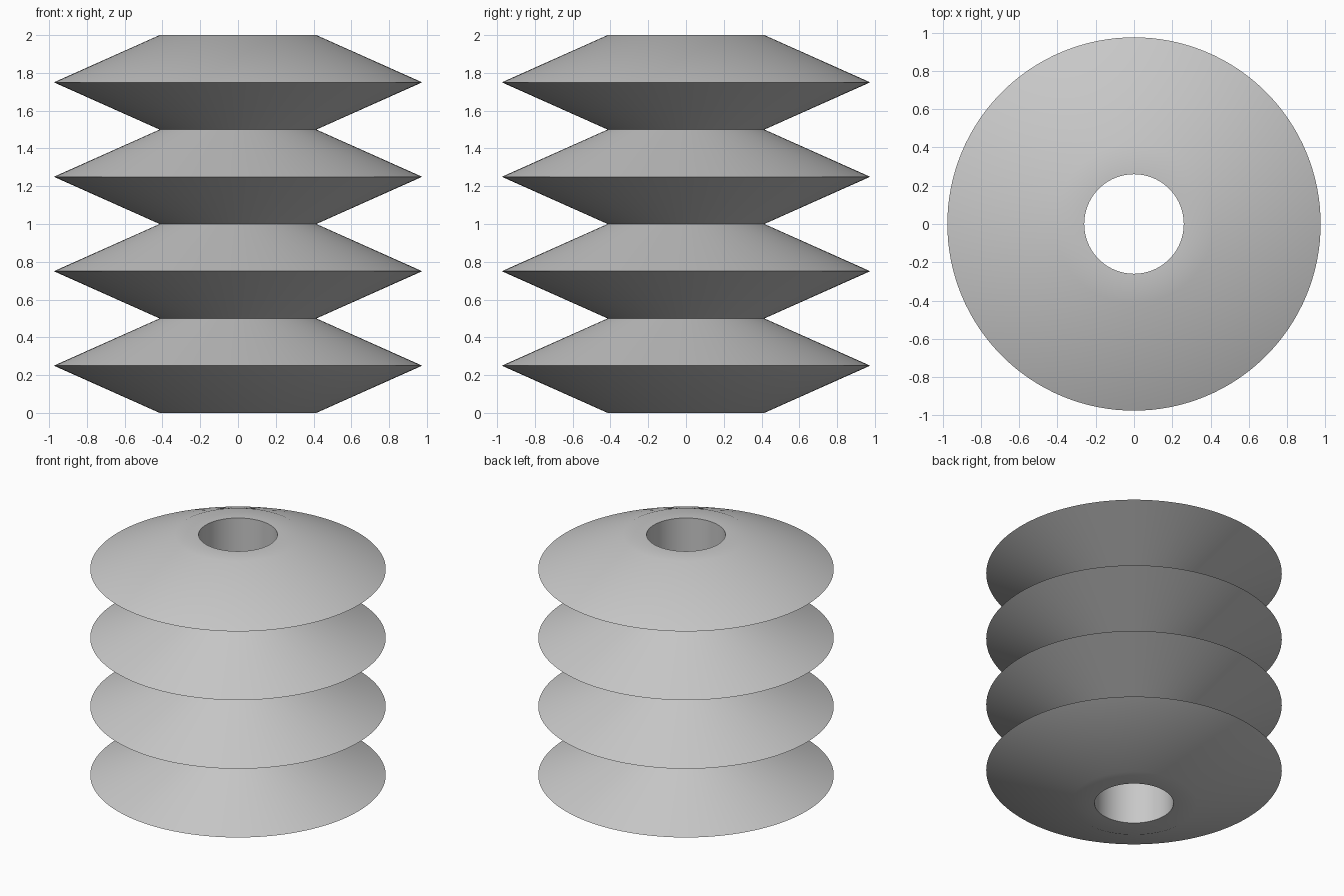
import bpy
import bmesh
from math import radians, tau
from mathutils import Vector

cube = bpy.data.objects.get("Cube")
if cube:
    bpy.data.objects.remove(cube, do_unlink=True)

FOLDS = 4
PITCH = 2 / FOLDS
RIDGE, NECK, BORE = 0.975, 0.415, 0.26
SEGMENTS = 128

# Closed half section: straight bore, flat end rings, zigzag folds outside
profile = [(BORE, 2), (BORE, 0), (NECK, 0)]
for i in range(FOLDS):
    profile += [(RIDGE, (i + 0.5) * PITCH), (NECK, (i + 1) * PITCH)]

# Revolve the section around the z axis
bm = bmesh.new()
verts = [bm.verts.new((r, 0, z)) for r, z in profile]
edges = [bm.edges.new((a, b)) for a, b in zip(verts, verts[1:] + verts[:1])]
bmesh.ops.spin(bm, geom=verts + edges, cent=Vector(), axis=Vector((0, 0, 1)),
               angle=tau, steps=SEGMENTS, use_merge=True)
bmesh.ops.remove_doubles(bm, verts=bm.verts[:], dist=0.0001)
bmesh.ops.recalc_face_normals(bm, faces=bm.faces[:])
mesh = bpy.data.meshes.new("bellows")
bm.to_mesh(mesh)
bm.free()

bellows = bpy.data.objects.new("bellows", mesh)
bpy.context.collection.objects.link(bellows)

# Plain grey material
color = (0.58, 0.58, 0.58, 1)
grey = bpy.data.materials.new("light grey")
grey.use_nodes = True
grey.diffuse_color = color
grey.node_tree.nodes["Principled BSDF"].inputs["Base Color"].default_value = color
mesh.materials.append(grey)

# Smooth round faces, crisp ridges and necks
bpy.ops.object.select_all(action="DESELECT")
bellows.select_set(True)
bpy.context.view_layer.objects.active = bellows
bpy.ops.object.shade_smooth_by_angle(angle=radians(30))
